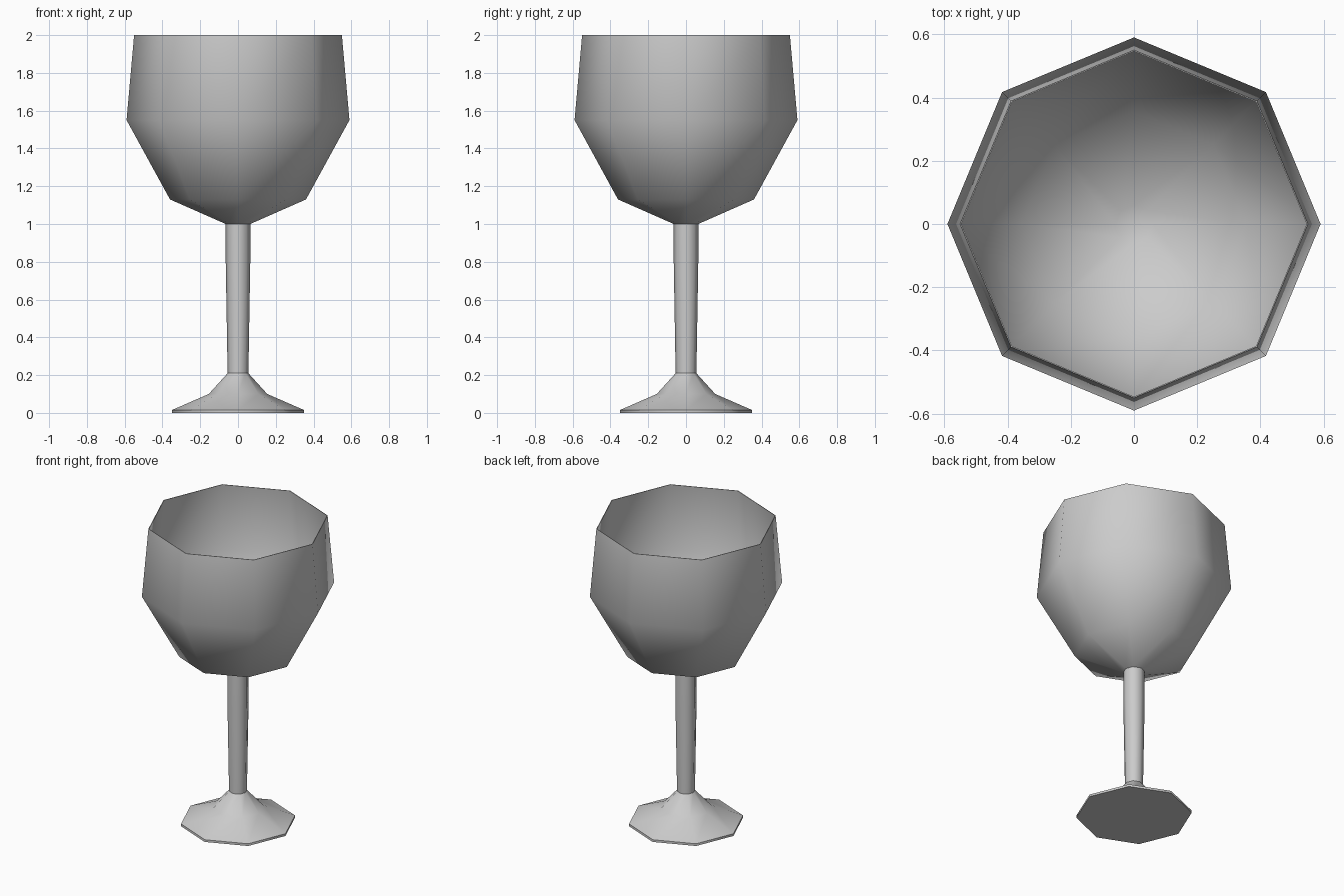
import bpy
import bmesh
from math import cos, sin, pi, radians

SIDES = 8

cube = bpy.data.objects.get("Cube")
if cube:
    bpy.data.objects.remove(cube, do_unlink=True)

grey = bpy.data.materials.new("plain grey")
grey.use_nodes = True
color = (0.6, 0.6, 0.6, 1.0)
grey.diffuse_color = color
grey.node_tree.nodes["Principled BSDF"].inputs["Base Color"].default_value = color


def turned_part(name, profile, smooth_angle):
    """Revolve (radius, height) points into an eight-sided part; radius 0 is a pole."""
    bm = bmesh.new()
    rings = []
    for r, z in profile:
        count = SIDES if r > 0 else 1
        angles = [2 * pi * i / SIDES for i in range(count)]
        rings.append([bm.verts.new((r * cos(a), r * sin(a), z)) for a in angles])
    for low, high in zip(rings, rings[1:]):
        for i in range(SIDES):
            j = (i + 1) % SIDES
            if len(low) == 1:
                bm.faces.new((low[0], high[j], high[i]))
            elif len(high) == 1:
                bm.faces.new((low[i], low[j], high[0]))
            else:
                bm.faces.new((low[i], low[j], high[j], high[i]))
    bmesh.ops.recalc_face_normals(bm, faces=bm.faces)
    mesh = bpy.data.meshes.new(name)
    bm.to_mesh(mesh)
    bm.free()
    mesh.materials.append(grey)
    obj = bpy.data.objects.new(name, mesh)
    bpy.context.collection.objects.link(obj)
    bpy.ops.object.select_all(action="DESELECT")
    obj.select_set(True)
    bpy.context.view_layer.objects.active = obj
    bpy.ops.object.shade_smooth_by_angle(angle=radians(smooth_angle))
    return obj


# Bowl: outer wall up to the rim, then a thin inner wall back down
outer = [(0.065, 1.0), (0.36, 1.13), (0.59, 1.55), (0.55, 2.0)]
inner = [(0.546, 2.0), (0.585, 1.55), (0.356, 1.136), (0.06, 1.006), (0, 1.006)]
turned_part("bowl", outer + inner, 65)

# Stem: slightly tapered towards the foot
turned_part("stem", [(0.055, 0.21), (0.065, 0.8), (0.065, 1.0)], 60)

# Foot: flared top on a thin flat base
turned_part("foot", [(0, 0), (0.35, 0), (0.35, 0.015), (0.155, 0.1), (0.055, 0.21)], 60)
